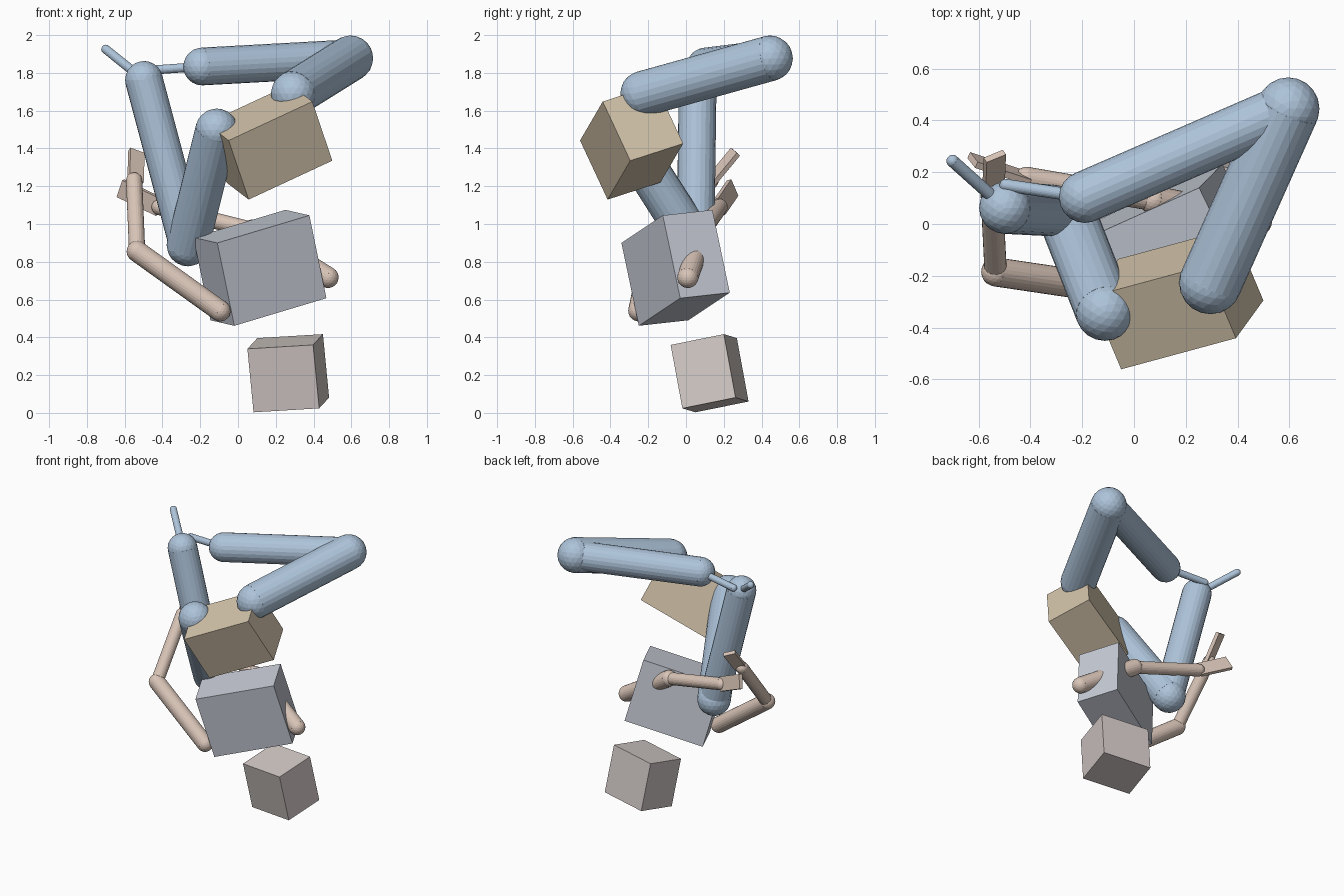
import bpy
from mathutils import Vector, Matrix

if "Cube" in bpy.data.objects:
    bpy.data.objects.remove(bpy.data.objects["Cube"])


def material(name, rgb):
    m = bpy.data.materials.new(name)
    m.diffuse_color = (*rgb, 1)
    m.use_nodes = True
    m.node_tree.nodes["Principled BSDF"].inputs["Base Color"].default_value = m.diffuse_color
    return m


BLUE = material("leg_blue", (0.42, 0.55, 0.70))
SKIN = material("arm_brown", (0.70, 0.56, 0.48))
STEEL = material("chest_grey", (0.56, 0.59, 0.66))
TAN = material("pelvis_tan", (0.64, 0.54, 0.40))
STONE = material("head_grey", (0.64, 0.58, 0.56))


def finish(name, mat):
    ob = bpy.context.object
    ob.name = name
    ob.data.materials.append(mat)
    return ob


def box(name, centre, size, x_dir, z_dir, mat):
    # Box oriented by its width direction and its approximate height direction
    x = Vector(x_dir).normalized()
    y = Vector(z_dir).cross(x).normalized()
    z = x.cross(y)
    rot = Matrix((x, y, z)).transposed().to_4x4()
    bpy.ops.mesh.primitive_cube_add(size=1)
    ob = finish(name, mat)
    ob.matrix_world = Matrix.Translation(centre) @ rot @ Matrix.Diagonal((*size, 1))


def ball(name, p, r, mat):
    bpy.ops.mesh.primitive_ico_sphere_add(subdivisions=3, radius=r, location=p)
    finish(name, mat)


def limb(name, a, b, r, mat):
    # Round bar between two joints with a ball at each end
    a, b = Vector(a), Vector(b)
    d = b - a
    bpy.ops.mesh.primitive_cylinder_add(vertices=24, radius=r, depth=d.length, location=(a + b) / 2)
    ob = finish(name, mat)
    ob.rotation_mode = 'QUATERNION'
    ob.rotation_quaternion = d.to_track_quat('Z', 'Y')
    ball(name + "_start_joint", a, r, mat)
    ball(name + "_end_joint", b, r, mat)


# Head, chest and pelvis blocks (the figure is upside down)
box("head", (0.266, 0.125, 0.21), (0.355, 0.292, 0.343),
    (0.348, -0.069, 0.021), (-0.037, -0.061, 0.335), STONE)
box("chest", (0.116, -0.055, 0.768), (0.554, 0.293, 0.457),
    (0.487, 0.219, 0.146), (-0.092, -0.093, 0.438), STEEL)
box("pelvis", (0.166, -0.288, 1.434), (0.503, 0.317, 0.361),
    (0.443, 0.12, 0.206), (-0.116, -0.153, 0.322), TAN)

# Legs: hip, knee, ankle, toe and thigh radius
legs = {
    "right": ((0.295, -0.227, 1.69), (0.595, 0.445, 1.877), (-0.19, 0.104, 1.834),
              (-0.495, 0.15, 1.812), 0.121),
    "left": ((-0.113, -0.338, 1.498), (-0.265, 0.05, 0.889), (-0.498, 0.062, 1.763),
             (-0.70, 0.243, 1.925), 0.113),
}
for side, (hip, knee, ankle, toe, r) in legs.items():
    limb(side + "_thigh", hip, knee, r, BLUE)
    limb(side + "_shin", knee, ankle, 0.1, BLUE)
    limb(side + "_foot", ankle, toe, 0.024, BLUE)

# Arms: shoulder, elbow, wrist, fingertip, palm width direction and width
arms = {
    "left": ((-0.095, -0.25, 0.54), (-0.534, -0.185, 0.855), (-0.55, 0.13, 1.23),
             (-0.53, 0.265, 1.38), (0.08, 0.033, -0.03), 0.085),
    "right": ((0.477, 0.01, 0.717), (0.075, 0.093, 0.968), (-0.415, 0.178, 1.09),
              (-0.623, 0.247, 1.19), (0.032, -0.041, 0.095), 0.1),
}
for side, (shoulder, elbow, wrist, tip, palm, w) in arms.items():
    limb(side + "_upper_arm", shoulder, elbow, 0.056, SKIN)
    limb(side + "_forearm", elbow, wrist, 0.043, SKIN)
    d = Vector(tip) - Vector(wrist)
    box(side + "_hand", (Vector(wrist) + Vector(tip)) / 2, (w, 0.026, d.length), palm, d, SKIN)
